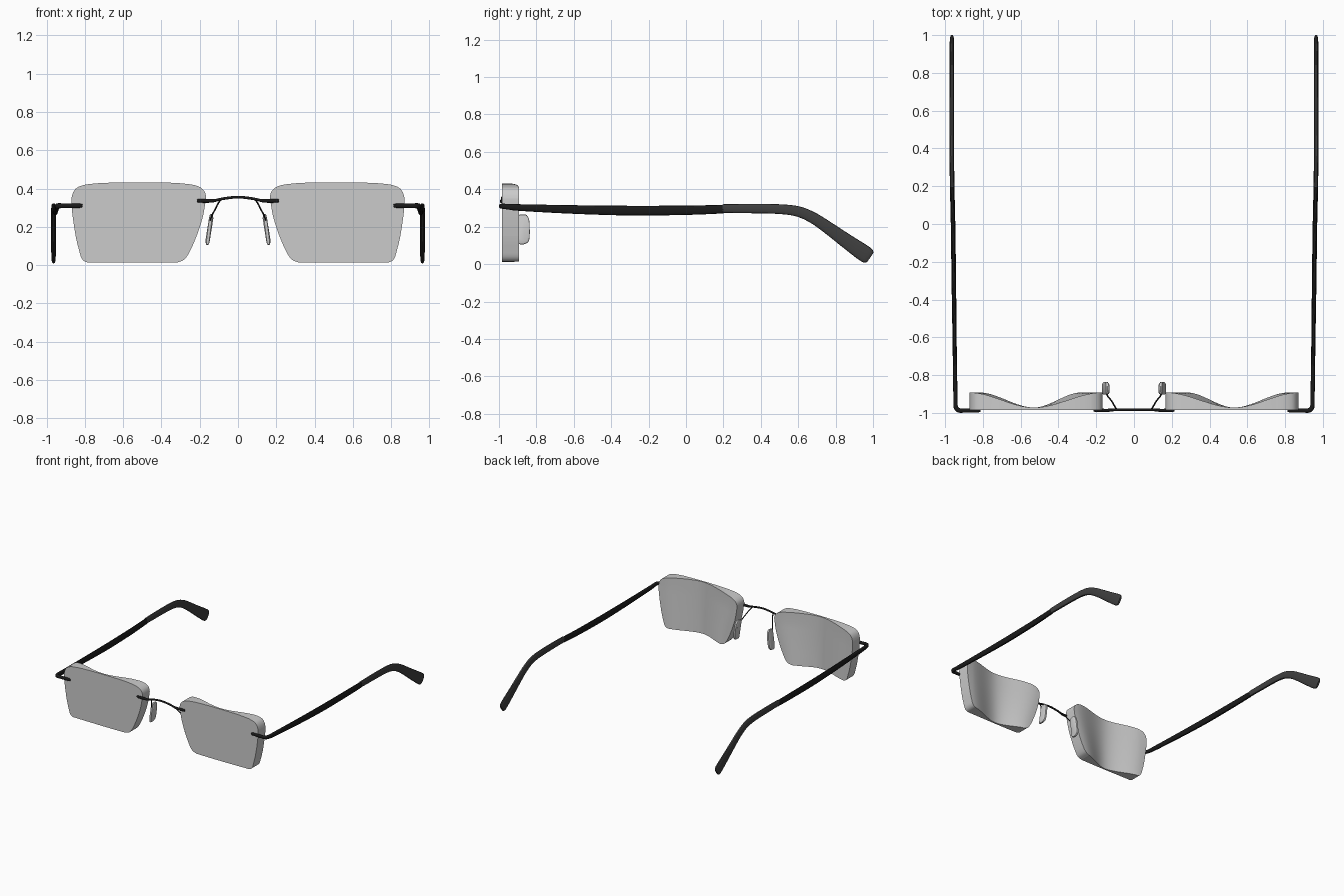
import bpy, bmesh, math
from mathutils import Vector

if "Cube" in bpy.data.objects:
    bpy.data.objects.remove(bpy.data.objects["Cube"])


def material(name, g):
    m = bpy.data.materials.new(name)
    m.diffuse_color = (g, g, g, 1)
    m.use_nodes = True
    m.node_tree.nodes["Principled BSDF"].inputs["Base Color"].default_value = m.diffuse_color
    return m


BLACK = material("black_metal", 0.01)
DARK = material("dark_plastic", 0.05)


def spline(pts, steps, closed=False):
    """Catmull-Rom resampling of tuples of any length."""
    n, out = len(pts), []
    for i in range(n if closed else n - 1):
        ids = [i - 1, i, i + 1, i + 2]
        ids = [j % n if closed else min(max(j, 0), n - 1) for j in ids]
        a, b, c, d = (pts[j] for j in ids)
        for k in range(steps):
            t = k / steps
            out.append(tuple(0.5 * (2 * q + (r - p) * t + (2 * p - 5 * q + 4 * r - s) * t * t
                                    + (3 * q - p - 3 * r + s) * t ** 3)
                             for p, q, r, s in zip(a, b, c, d)))
    return out if closed else out + [pts[-1]]


def finish(name, bm, mat=None, mirror=True):
    bmesh.ops.recalc_face_normals(bm, faces=bm.faces)
    me = bpy.data.meshes.new(name)
    bm.to_mesh(me)
    bm.free()
    ob = bpy.data.objects.new(name, me)
    bpy.context.collection.objects.link(ob)
    if mat:
        me.materials.append(mat)
    if mirror:
        ob.modifiers.new("mirror", "MIRROR").use_mirror_merge = False
    bpy.ops.object.select_all(action='DESELECT')
    ob.select_set(True)
    bpy.context.view_layer.objects.active = ob
    bpy.ops.object.shade_smooth_by_angle(angle=math.radians(35))
    return ob


def sweep(name, pts, mat=None, mirror=True, steps=5, sides=16, power=1.0):
    """Tube through (x, y, z, half_width, half_height); power < 1 squares the section."""
    rows = spline(pts, steps)
    bm, rings = bmesh.new(), []
    for i, r in enumerate(rows):
        c = Vector(r[:3])
        tan = (Vector(rows[min(i + 1, len(rows) - 1)][:3]) - Vector(rows[max(i - 1, 0)][:3])).normalized()
        side = tan.cross(Vector((0, 0, 1))).normalized()
        up = side.cross(tan)
        ring = []
        for k in range(sides):
            a = 2 * math.pi * k / sides
            u, v = math.cos(a), math.sin(a)
            u = math.copysign(abs(u) ** power, u)
            v = math.copysign(abs(v) ** power, v)
            ring.append(bm.verts.new(c + side * u * r[3] + up * v * r[4]))
        rings.append(ring)
    for a, b in zip(rings, rings[1:]):
        for k in range(sides):
            j = (k + 1) % sides
            bm.faces.new((a[k], a[j], b[j], b[k]))
    bm.faces.new(rings[0])
    bm.faces.new(rings[-1])
    return finish(name, bm, mat, mirror)


# Lenses: flat front, hollowed back that is thin in the middle
outline = [(0.53, 0.432), (0.68, 0.43), (0.76, 0.425), (0.81, 0.417), (0.85, 0.397), (0.87, 0.35),
           (0.866, 0.27), (0.848, 0.15), (0.83, 0.075), (0.817, 0.035), (0.795, 0.016), (0.75, 0.014),
           (0.53, 0.012), (0.35, 0.013), (0.31, 0.016), (0.27, 0.04), (0.225, 0.13), (0.187, 0.24),
           (0.17, 0.33), (0.168, 0.365), (0.183, 0.395), (0.225, 0.417), (0.31, 0.428), (0.40, 0.431)]
FRONT = -0.985
bm = bmesh.new()
face = bm.faces.new([bm.verts.new((x, FRONT, z)) for x, z in spline(outline, 4, True)])
ext = bmesh.ops.extrude_face_region(bm, geom=[face])
bmesh.ops.translate(bm, vec=(0, 0.05, 0), verts=[e for e in ext["geom"] if isinstance(e, bmesh.types.BMVert)])
if face not in bm.faces[:] or not face.is_valid:
    face = None
for i in range(23):
    bmesh.ops.bisect_plane(bm, geom=bm.verts[:] + bm.edges[:] + bm.faces[:],
                           plane_co=(0.20 + i * 0.028, 0, 0), plane_no=(1, 0, 0))
for i in range(7):
    bmesh.ops.bisect_plane(bm, geom=bm.verts[:] + bm.edges[:] + bm.faces[:],
                           plane_co=(0, 0, 0.05 + i * 0.05), plane_no=(0, 0, 1))
for v in bm.verts:
    if v.co.y > FRONT + 0.01:
        h = min(max((v.co.z - 0.02) / 0.33, 0), 1)
        half = (0.29 + 0.05 * h) if v.co.x > 0.53 else (0.25 + 0.11 * h)
        t = min(abs(v.co.x - 0.53) / half, 1)
        v.co.y = -0.972 + 0.08 * t * t * (3 - 2 * t)
finish("lenses", bm)

# Bridge with its clips on the lenses
sweep("bridge", [(-0.17, -0.985, 0.335, .007, .007), (-0.13, -0.985, 0.336, .007, .007),
                 (-0.07, -0.983, 0.348, .007, .007), (0, -0.983, 0.355, .007, .007),
                 (0.07, -0.983, 0.348, .007, .007), (0.13, -0.985, 0.336, .007, .007),
                 (0.17, -0.985, 0.335, .007, .007)], BLACK, mirror=False)
sweep("bridge_clip", [(0.11, -0.985, 0.338, .005, .006), (0.14, -0.987, 0.336, .008, .010),
                      (0.20, -0.987, 0.336, .008, .010), (0.215, -0.987, 0.336, .005, .006)], BLACK)

# Nose pads and their wire arms
sweep("nose_pad_arm", [(0.09, -0.985, 0.343, .004, .004), (0.105, -0.96, 0.32, .004, .004),
                       (0.12, -0.935, 0.29, .004, .004), (0.14, -0.91, 0.25, .004, .004),
                       (0.15, -0.885, 0.21, .004, .004)], BLACK, sides=8)
bm = bmesh.new()
pad = [(-0.030, 0.06), (-0.022, 0.076), (0, 0.08), (0.020, 0.076), (0.032, 0.055), (0.036, 0.02),
       (0.036, -0.04), (0.028, -0.068), (0.005, -0.08), (-0.02, -0.079), (-0.030, -0.065)]
loops = []
for off, sc in ((-0.013, 0.75), (-0.008, 0.97), (0.0, 1), (0.006, 0.97), (0.010, 0.75)):
    loops.append([bm.verts.new((0.151 + off - z * 0.12, -0.872 + y * sc, 0.186 + z * sc))
                  for y, z in spline(pad, 3, True)])
for a, b in zip(loops, loops[1:]):
    for k in range(len(a)):
        j = (k + 1) % len(a)
        bm.faces.new((a[k], a[j], b[j], b[k]))
bm.faces.new(loops[0])
bm.faces.new(loops[-1])
finish("nose_pads", bm)

# Temples: clip on the lens, rounded corner, long arm
sweep("temple_arm", [(0.812, -0.987, 0.31, .006, .007), (0.83, -0.988, 0.31, .010, .011),
                     (0.90, -0.988, 0.31, .011, .012), (0.925, -0.987, 0.31, .012, .013),
                     (0.941, -0.975, 0.309, .012, .014), (0.945, -0.95, 0.307, .011, .015),
                     (0.946, -0.88, 0.302, .011, .018), (0.950, -0.60, 0.292, .011, .023),
                     (0.954, -0.30, 0.286, .012, .026), (0.958, 0.0, 0.288, .012, .025),
                     (0.963, 0.20, 0.294, .012, .023)], BLACK, power=0.8)

# Curved ear tips
sweep("ear_tip", [(0.963, 0.195, 0.297, .012, .023), (0.964, 0.35, 0.297, .012, .025),
                  (0.964, 0.50, 0.294, .012, .026), (0.964, 0.60, 0.281, .012, .028),
                  (0.964, 0.68, 0.247, .012, .030), (0.964, 0.76, 0.194, .012, .033),
                  (0.964, 0.86, 0.122, .012, .039), (0.964, 0.94, 0.066, .012, .044),
                  (0.964, 0.972, 0.044, .011, .042), (0.964, 0.985, 0.035, .007, .030)],
      DARK, power=0.7)
